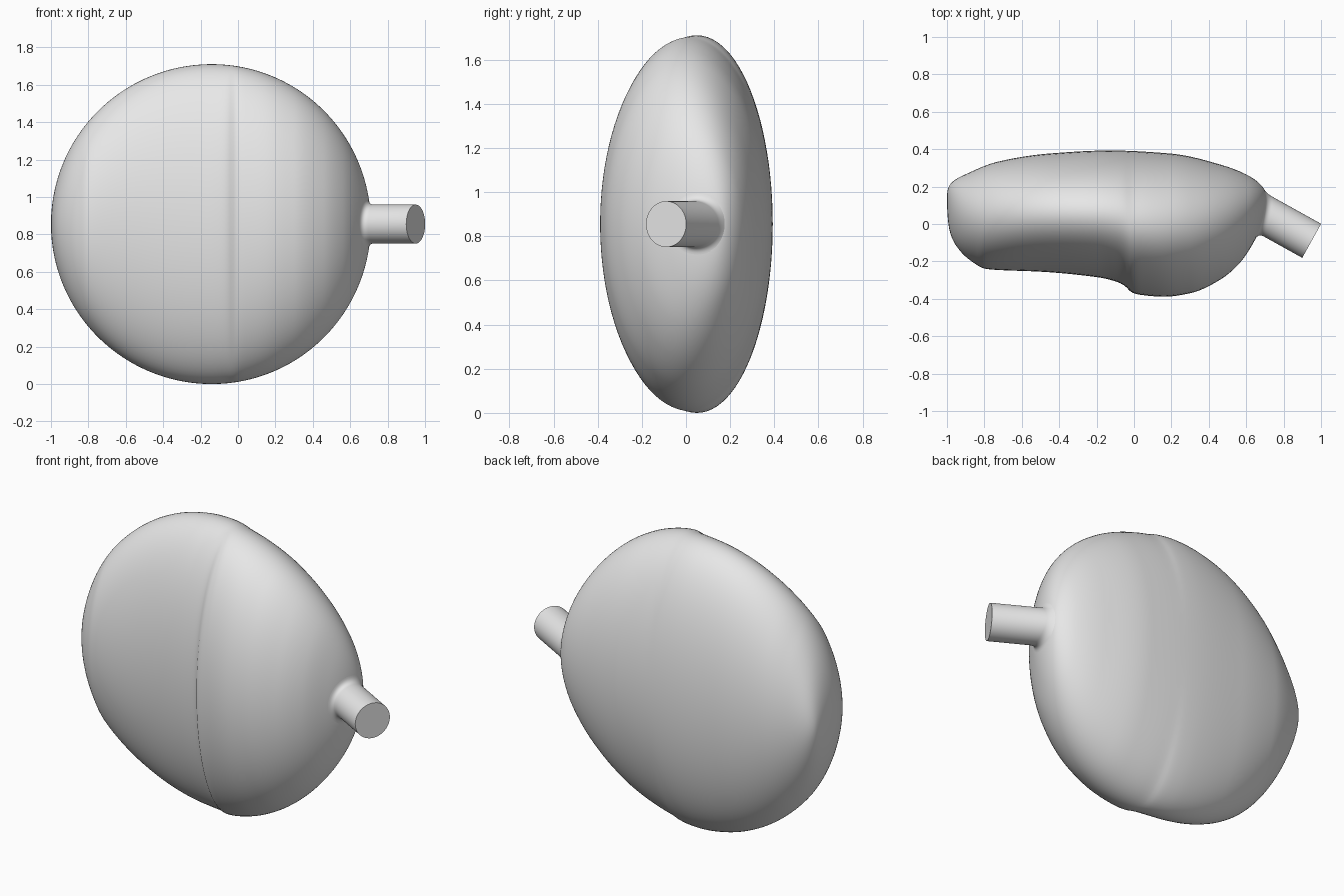
import bpy, bmesh
from math import sin, cos, pi, acos, sqrt
from mathutils import Vector
from mathutils.bvhtree import BVHTree

if "Cube" in bpy.data.objects:
    bpy.data.objects.remove(bpy.data.objects["Cube"], do_unlink=True)

LEFT, MID, RIGHT = -1.0, -0.14, 0.71   # body ends and widest station along x
HALF = 0.855                           # half height of the body

grey = bpy.data.materials.new("plain grey")
grey.use_nodes = True
grey.diffuse_color = (0.8, 0.8, 0.8, 1)
grey.node_tree.nodes["Principled BSDF"].inputs["Base Color"].default_value = grey.diffuse_color


def unit(x):
    """Position along the body, from -1 to 1 about its widest station."""
    return max(-1, min(1, (x - MID) / ((RIGHT - MID) if x > MID else (MID - LEFT))))


def station(t):
    c = -cos(t)
    return MID + c * ((RIGHT - MID) if c > 0 else (MID - LEFT))


def smooth_curve(points):
    """Monotone cubic through the points, measured by angle along the body."""
    ts = [acos(-unit(x)) for x, y in points]
    ys = [y for x, y in points]
    slope = [(b - a) / (tb - ta) for a, b, ta, tb in zip(ys, ys[1:], ts, ts[1:])]
    tang = [slope[0]]
    for a, b in zip(slope, slope[1:]):
        tang.append(2 * a * b / (a + b) if a * b > 0 else 0)
    tang.append(slope[-1])

    def value(t):
        i = 0
        while i < len(slope) - 1 and t > ts[i + 1]:
            i += 1
        w = ts[i + 1] - ts[i]
        s = (t - ts[i]) / w
        r = 1 - s
        return (ys[i] * (1 + 2 * s) * r * r + ys[i + 1] * (1 + 2 * r) * s * s
                + w * s * r * (tang[i] * r - tang[i + 1] * s))
    return value


def loft(rings, start=None, end=None):
    """Skin rings of points, closing the ends on a pole or a flat cap."""
    bm = bmesh.new()
    loops = [[bm.verts.new(p) for p in ring] for ring in rings]
    n = len(loops[0])
    for a, b in zip(loops, loops[1:]):
        for i in range(n):
            j = (i + 1) % n
            bm.faces.new((a[i], a[j], b[j], b[i]))
    for ring, pole in ((loops[0], start), (loops[-1], end)):
        if pole == "flat":
            bm.faces.new(ring)
        elif pole:
            tip = bm.verts.new(pole)
            for i in range(n):
                bm.faces.new((ring[i], ring[(i + 1) % n], tip))
    bmesh.ops.recalc_face_normals(bm, faces=bm.faces)
    return bm


def add_object(name, bm):
    mesh = bpy.data.meshes.new(name)
    bm.to_mesh(mesh)
    mesh.materials.append(grey)
    obj = bpy.data.objects.new(name, mesh)
    bpy.context.collection.objects.link(obj)
    bpy.ops.object.select_all(action="DESELECT")
    obj.select_set(True)
    bpy.context.view_layer.objects.active = obj
    bpy.ops.object.shade_smooth_by_angle(angle=0.7)
    return obj


# Body: elliptical sections between a back outline and a stepped front outline
back = smooth_curve([(LEFT, .14), (-.99, .2), (-.88, .275), (-.72, .335), (-.45, .377),
                     (-.13, .393), (.19, .377), (.46, .318), (.62, .254), (.69, .195),
                     (RIGHT, .14)])
front = smooth_curve([(LEFT, .14), (-.987, -.03), (-.933, -.14), (-.853, -.21), (-.8, -.238),
                      (-.74, -.245), (-.5, -.255), (-.185, -.286), (-.09, -.31), (-.05, -.33),
                      (-.013, -.365), (.03, -.378), (.16, -.389), (.3, -.37), (.457, -.3),
                      (.564, -.21), (.644, -.09), (RIGHT, .14)])
STEPS, SIDES = 160, 96
rings = []
for k in range(1, STEPS):
    t = pi * k / STEPS
    x, yb, yf = station(t), back(t), front(t)
    height = HALF * sqrt(1 - unit(x) ** 2)
    rings.append([(x, (yb + yf) / 2 + (yb - yf) / 2 * cos(a), HALF + height * sin(a))
                  for a in (2 * pi * i / SIDES for i in range(SIDES))])
body = loft(rings, (LEFT, .14, HALF), (RIGHT, .14, HALF))
add_object("body", body)

# Stem: round peg, slanted to the front, with a small fillet where it meets the body
surface = BVHTree.FromBMesh(body)
axis = Vector((0.874, -0.486, 0)).normalized()
across = Vector((-axis.y, axis.x, 0))
up = Vector((0, 0, 1))
tip = Vector((0.95, -0.09, HALF))
RADIUS, FILLET = 0.104, 0.035
columns = []
for i in range(64):
    a = 2 * pi * i / 64
    out = across * cos(a) + up * sin(a)
    rim = tip + out * RADIUS
    corner = surface.ray_cast(rim, -axis)[0] or rim - axis * 0.3
    foot = surface.ray_cast(rim + out * FILLET, -axis)[0] or corner
    if (foot - corner).length > 3 * FILLET:
        foot = corner
    top = corner + axis * FILLET
    column = [rim]
    for k in range(9):
        s = k / 8
        column.append(top * (1 - s) ** 2 + corner * 2 * s * (1 - s) + foot * s * s)
    column.append(foot - axis * 0.01)
    columns.append(column)
add_object("stem", loft(list(zip(*columns)), start="flat"))
